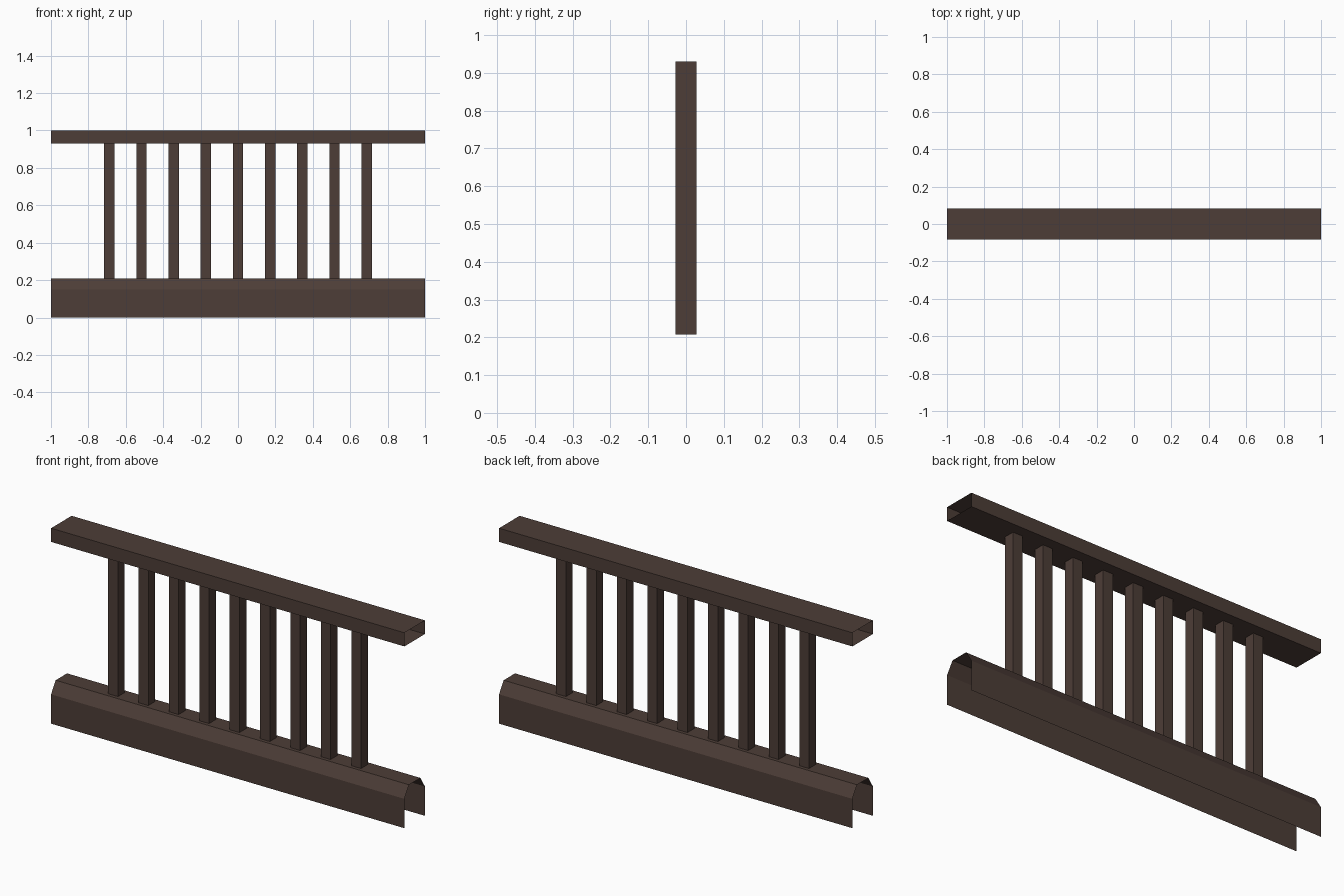
import bpy
import bmesh

if "Cube" in bpy.data.objects:
    bpy.data.objects.remove(bpy.data.objects["Cube"])

wood = bpy.data.materials.new("dark_brown_wood")
wood.use_nodes = True
colour = (0.074, 0.047, 0.038, 1)
wood.diffuse_color = colour
wood.node_tree.nodes["Principled BSDF"].inputs["Base Color"].default_value = colour


def add_object(name, bm):
    mesh = bpy.data.meshes.new(name)
    bm.to_mesh(mesh)
    bm.free()
    mesh.materials.append(wood)
    obj = bpy.data.objects.new(name, mesh)
    bpy.context.collection.objects.link(obj)
    return obj


def sweep_rail(name, profile, closed):
    """Sweep a (y, z) profile along x as a thin shell with open ends."""
    bm = bmesh.new()
    rings = [[bm.verts.new((x, y, z)) for y, z in profile] for x in (-1, 1)]
    count = len(profile)
    for i in range(count if closed else count - 1):
        j = (i + 1) % count
        bm.faces.new((rings[0][i], rings[1][i], rings[1][j], rings[0][j]))
    return add_object(name, bm)


HALF = 0.083
BASE_TOP, RAIL_BOTTOM = 0.208, 0.93

# Handrail: hollow box section
sweep_rail("top_rail", [(-HALF, RAIL_BOTTOM), (-HALF, 1), (HALF, 1), (HALF, RAIL_BOTTOM)], True)

# Base: chamfered channel, open underneath
sweep_rail("bottom_rail", [(-HALF, 0), (-HALF, 0.15), (-0.046, BASE_TOP),
                           (0.046, BASE_TOP), (HALF, 0.15), (HALF, 0)], False)

# Balusters: nine evenly spaced square posts
for i in range(9):
    bm = bmesh.new()
    bmesh.ops.create_cube(bm, size=1)
    bmesh.ops.scale(bm, verts=bm.verts, vec=(0.055, 0.055, RAIL_BOTTOM - BASE_TOP))
    post = add_object(f"baluster_{i + 1}", bm)
    post.location = ((i - 4) * 0.172, 0, (RAIL_BOTTOM + BASE_TOP) / 2)
